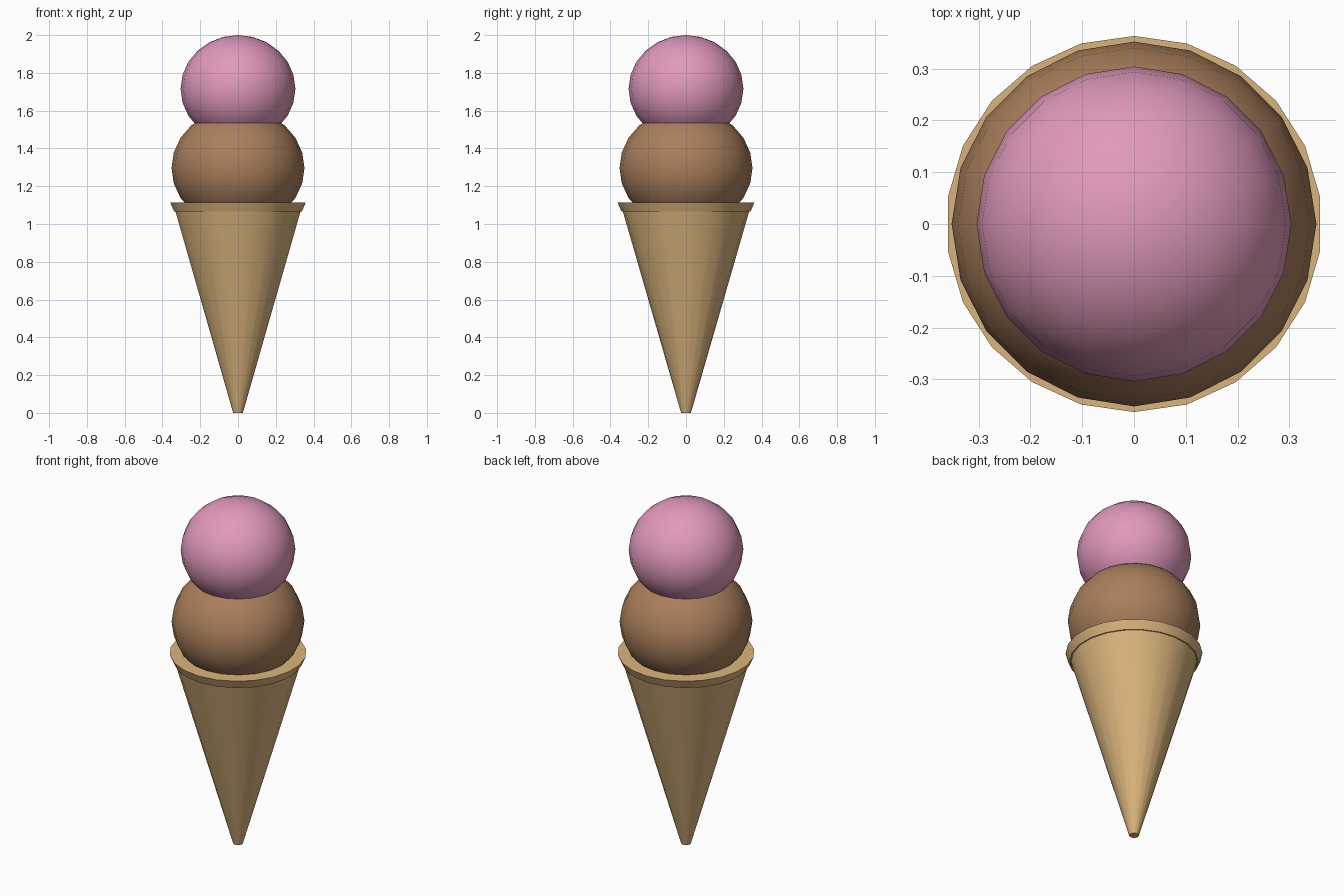
import bpy
import bmesh
from math import sin, cos, tau, radians

if "Cube" in bpy.data.objects:
    bpy.data.objects.remove(bpy.data.objects["Cube"], do_unlink=True)


def make_material(name, rgb):
    mat = bpy.data.materials.new(name)
    mat.use_nodes = True
    mat.diffuse_color = (*rgb, 1)
    bsdf = next(n for n in mat.node_tree.nodes if n.type == "BSDF_PRINCIPLED")
    bsdf.inputs["Base Color"].default_value = (*rgb, 1)
    return mat


def smooth(obj):
    bpy.ops.object.select_all(action="DESELECT")
    obj.select_set(True)
    bpy.context.view_layer.objects.active = obj
    bpy.ops.object.shade_smooth_by_angle(angle=radians(35))


def lathe(name, profile, mat, sides):
    """Closed turned solid from (radius, height) points, bottom to top."""
    bm = bmesh.new()
    angles = [tau * i / sides for i in range(sides)]
    rings = [[bm.verts.new((-r * sin(a), r * cos(a), z)) for a in angles]
             for r, z in profile]
    for low, high in zip(rings, rings[1:]):
        for i in range(sides):
            j = (i + 1) % sides
            bm.faces.new((low[i], low[j], high[j], high[i]))
    bm.faces.new(rings[0])
    bm.faces.new(rings[-1])
    bmesh.ops.recalc_face_normals(bm, faces=bm.faces)
    mesh = bpy.data.meshes.new(name)
    bm.to_mesh(mesh)
    bm.free()
    mesh.materials.append(mat)
    obj = bpy.data.objects.new(name, mesh)
    bpy.context.collection.objects.link(obj)
    smooth(obj)


def scoop(name, radius, half_height, z, mat):
    """Slightly flattened ball."""
    bpy.ops.mesh.primitive_uv_sphere_add(segments=20, ring_count=12, radius=1,
                                         location=(0, 0, z))
    obj = bpy.context.object
    obj.name = name
    obj.scale = (radius, radius, half_height)
    obj.data.materials.append(mat)
    smooth(obj)


wafer = make_material("wafer tan", (0.70, 0.456, 0.20))
chocolate = make_material("chocolate brown", (0.40, 0.21, 0.105))
strawberry = make_material("strawberry pink", (0.75, 0.32, 0.50))

# Wafer cone with a flared rim
lathe("wafer_cone", [(0.026, 0), (0.334, 1.065), (0.341, 1.065), (0.363, 1.115)],
      wafer, 22)

# Two stacked scoops
scoop("lower_scoop", 0.352, 0.316, 1.297, chocolate)
scoop("upper_scoop", 0.304, 0.284, 1.716, strawberry)
